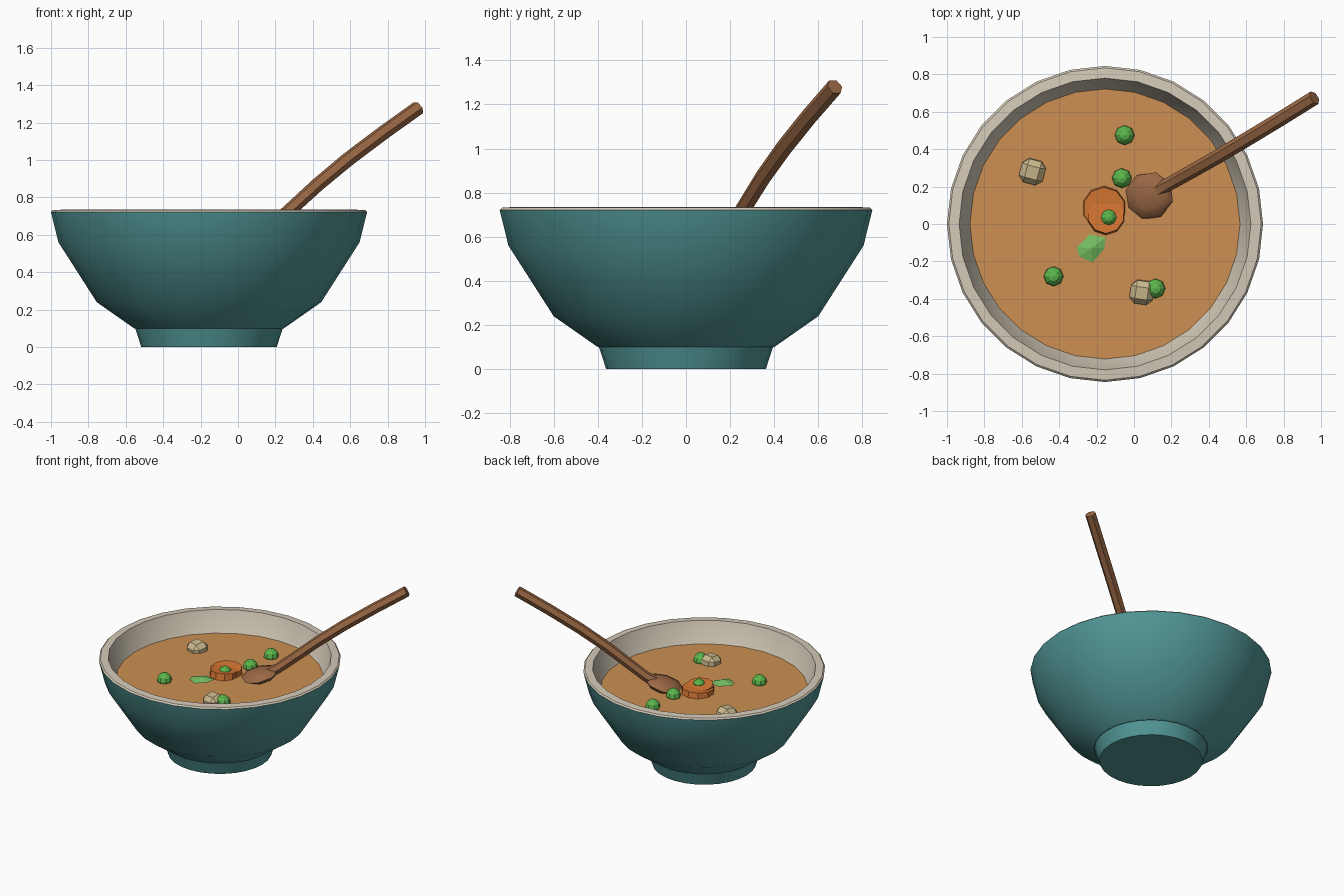
import bpy, bmesh, math
from mathutils import Vector, Matrix

if "Cube" in bpy.data.objects:
    bpy.data.objects.remove(bpy.data.objects["Cube"])

CX = -0.155      # bowl axis
SOUP_Z = 0.58


def material(name, rgb):
    lin = [((c / 255 + 0.055) / 1.055) ** 2.4 for c in rgb] + [1.0]
    m = bpy.data.materials.new(name)
    m.use_nodes = True
    m.diffuse_color = lin
    m.node_tree.nodes["Principled BSDF"].inputs["Base Color"].default_value = lin
    return m


TEAL = material("teal glaze", (82, 150, 150))
CREAM = material("cream glaze", (212, 202, 184))
SOUP = material("orange soup", (204, 144, 82))
WOOD = material("brown wood", (154, 104, 68))
CARROT = material("carrot orange", (214, 118, 50))
PEA = material("pea green", (92, 182, 76))
LEAF = material("leaf green", (116, 190, 98))
POTATO = material("potato beige", (204, 186, 142))


def finish(bm, name, mats, smooth=None):
    bmesh.ops.recalc_face_normals(bm, faces=bm.faces[:])
    me = bpy.data.meshes.new(name)
    bm.to_mesh(me)
    bm.free()
    for m in mats:
        me.materials.append(m)
    ob = bpy.data.objects.new(name, me)
    bpy.context.scene.collection.objects.link(ob)
    if smooth:
        bpy.ops.object.select_all(action='DESELECT')
        ob.select_set(True)
        bpy.context.view_layer.objects.active = ob
        bpy.ops.object.shade_smooth_by_angle(angle=math.radians(smooth))
    return ob


def loft(bm, rings, caps=True):
    """Join equal-length rings of points; returns the faces band by band."""
    vs = [[bm.verts.new(p) for p in ring] for ring in rings]
    n = len(vs[0])
    bands = []
    for a, b in zip(vs, vs[1:]):
        bands.append([bm.faces.new((a[i], a[(i + 1) % n], b[(i + 1) % n], b[i]))
                      for i in range(n)])
    if caps:
        bands.append([bm.faces.new(vs[0][::-1]), bm.faces.new(vs[-1])])
    return bands


def circle(r, z, n=28):
    return [(CX + r * math.cos(2 * math.pi * i / n),
             r * math.sin(2 * math.pi * i / n), z) for i in range(n)]


# Bowl wall: outside up to the rim, then down the inside
bm = bmesh.new()
profile = [(0.40, 0.10), (0.60, 0.24), (0.805, 0.56), (0.845, 0.722),
           (0.835, 0.732), (0.78, 0.735), (0.735, 0.60), (0.55, 0.29), (0.32, 0.16)]
bands = loft(bm, [circle(r, z) for r, z in profile])
for band in bands[3:-1]:
    for f in band:
        f.material_index = 1
bands[-1][1].material_index = 1
finish(bm, "bowl", [TEAL, CREAM], 32)

# Foot ring
bm = bmesh.new()
loft(bm, [circle(0.362, 0), circle(0.395, 0.102)])
finish(bm, "bowl_foot", [TEAL], 32)

# Soup: flat disc reaching the inner wall
bm = bmesh.new()
loft(bm, [circle(0.66, SOUP_Z - 0.06), circle(0.722, SOUP_Z)])
finish(bm, "soup", [SOUP])

# Peas
peas = [(-0.05, 0.475, 0.59, 0.053), (-0.065, 0.245, 0.59, 0.053),
        (-0.135, 0.035, 0.607, 0.046), (-0.43, -0.28, 0.592, 0.053),
        (0.115, -0.345, 0.59, 0.053)]
for i, (x, y, z, r) in enumerate(peas):
    bm = bmesh.new()
    bmesh.ops.create_uvsphere(bm, u_segments=8, v_segments=6, radius=r,
                              matrix=Matrix.Translation((x, y, z)))
    finish(bm, f"pea_{i + 1}", [PEA])

# Carrot slices, one leaning on the other
slices = [(-0.16, 0.085, 0.590, 0.118, 4), (-0.15, 0.045, 0.597, 0.102, -5)]
for i, (x, y, z, r, tilt) in enumerate(slices):
    bm = bmesh.new()
    bmesh.ops.create_cone(bm, cap_ends=True, segments=10, radius1=r, radius2=r * 0.96,
                          depth=0.05, matrix=Matrix.Translation((x, y, z))
                          @ Matrix.Rotation(math.radians(tilt), 4, 'X'))
    finish(bm, f"carrot_slice_{i + 1}", [CARROT])

# Potato chunks: heavily chamfered cubes
chunks = [(-0.543, 0.28, 0.13, -15), (0.042, -0.365, 0.125, -8)]
for i, (x, y, s, turn) in enumerate(chunks):
    bm = bmesh.new()
    bmesh.ops.create_cube(bm, size=s, matrix=Matrix.Translation((x, y, 0.588))
                          @ Matrix.Rotation(math.radians(turn), 4, 'Z')
                          @ Matrix.Rotation(math.radians(6), 4, 'X')
                          @ Matrix.Diagonal((1, 1, 0.8, 1)))
    bmesh.ops.bevel(bm, geom=bm.edges[:], offset=s * 0.24, segments=1,
                    affect='EDGES', profile=0.5)
    finish(bm, f"potato_chunk_{i + 1}", [POTATO])

# Herb leaf: small plate with a raised middle
outline = [(-0.307, -0.126), (-0.238, -0.056), (-0.152, -0.072),
           (-0.158, -0.131), (-0.222, -0.206), (-0.291, -0.174)]
bm = bmesh.new()
edge = [bm.verts.new((x, y, SOUP_Z + 0.008)) for x, y in outline]
mid = bm.verts.new((-0.225, -0.128, SOUP_Z + 0.03))
for a, b in zip(edge, edge[1:] + edge[:1]):
    bm.faces.new((a, mid, b))
bm.faces.new(edge)
finish(bm, "herb_leaf", [LEAF])

# Spoon handle: six-sided bar along a gently bent path
path = [Vector(p) for p in ((0.10, 0.165, 0.60), (0.19, 0.215, 0.655), (0.28, 0.265, 0.735),
                            (0.43, 0.35, 0.872), (0.59, 0.445, 1.005),
                            (0.78, 0.56, 1.148), (0.965, 0.675, 1.28))]
radii = [0.045, 0.036, 0.037, 0.038, 0.039, 0.039, 0.039]
rings = []
for i, p in enumerate(path):
    t = (path[min(i + 1, len(path) - 1)] - path[max(i - 1, 0)]).normalized()
    side = t.cross(Vector((0, 0, 1))).normalized()
    up = side.cross(t)
    rings.append([p + radii[i] * (side * math.cos(k * math.pi / 3) + up * math.sin(k * math.pi / 3))
                  for k in range(6)])
bm = bmesh.new()
loft(bm, rings)
finish(bm, "spoon_handle", [WOOD], 25)

# Spoon head: flattened low-poly ball in line with the handle
bm = bmesh.new()
bmesh.ops.create_uvsphere(bm, u_segments=8, v_segments=6, radius=1,
                          matrix=Matrix.Translation((0.08, 0.15, 0.598))
                          @ Matrix.Rotation(math.radians(30), 4, 'Z')
                          @ Matrix.Rotation(math.radians(-16), 4, 'Y')
                          @ Matrix.Diagonal((0.14, 0.128, 0.045, 1)))
finish(bm, "spoon_head", [WOOD], 35)
